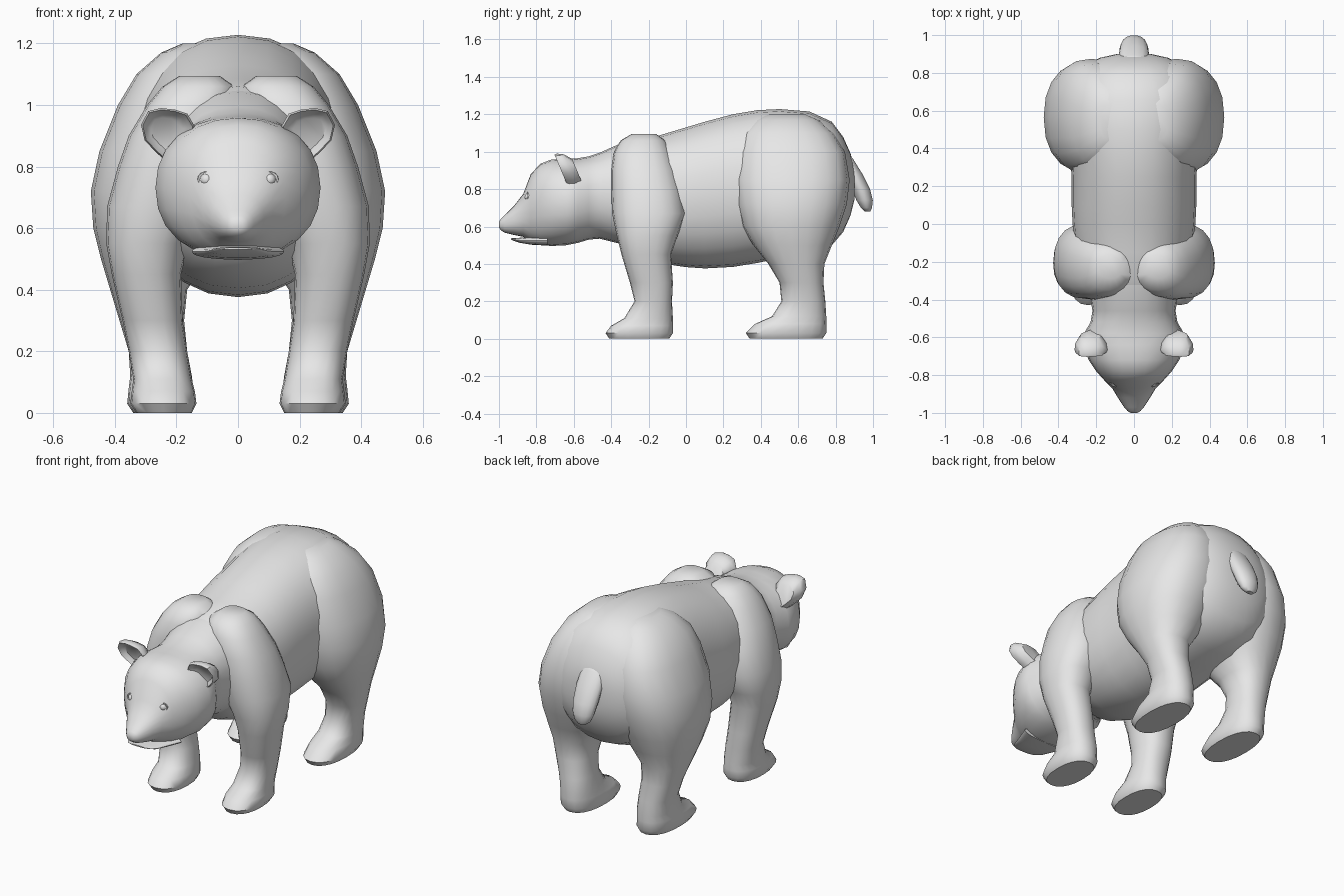
import bpy, bmesh, math
from mathutils import Vector

fur = bpy.data.materials.new("grey_fur")
fur.diffuse_color = (0.8, 0.8, 0.8, 1)


def finish(name, bm, mirror=False, angle=50):
    """Turn a bmesh into a smooth-shaded, optionally mirrored object."""
    bmesh.ops.recalc_face_normals(bm, faces=bm.faces)
    me = bpy.data.meshes.new(name)
    bm.to_mesh(me)
    bm.free()
    me.materials.append(fur)
    ob = bpy.data.objects.new(name, me)
    bpy.context.collection.objects.link(ob)
    bpy.ops.object.select_all(action='DESELECT')
    ob.select_set(True)
    bpy.context.view_layer.objects.active = ob
    bpy.ops.object.shade_smooth_by_angle(angle=math.radians(angle))
    if mirror:
        ob.modifiers.new("Mirror", 'MIRROR').use_mirror_merge = False
    return ob


def skin(bm, rings):
    """Bridge rings of points and cap both ends."""
    loops = [[bm.verts.new(p) for p in r] for r in rings]
    n = len(loops[0])
    for a, b in zip(loops, loops[1:]):
        for i in range(n):
            j = (i + 1) % n
            bm.faces.new((a[i], a[j], b[j], b[i]))
    bm.faces.new(loops[0][::-1])
    bm.faces.new(loops[-1])


def oval(a0, a1, b0, b1, n, power):
    """Rounded outline filling the box a0..a1 by b0..b1."""
    pts = []
    for i in range(n):
        t = 2 * math.pi * i / n
        c, s = math.cos(t), math.sin(t)
        u = math.copysign(abs(c) ** (2 / power), c)
        v = math.copysign(abs(s) ** (2 / power), s)
        pts.append(((a0 + a1) / 2 + u * (a1 - a0) / 2,
                    (b0 + b1) / 2 + v * (b1 - b0) / 2))
    return pts


def loft_y(name, stations, n=24, power=2.2):
    """Stations: y, bottom z, top z, half width."""
    bm = bmesh.new()
    skin(bm, [[(x, y, z) for x, z in oval(-w, w, zb, zt, n, power)]
              for y, zb, zt, w in stations])
    return finish(name, bm)


def loft_z(name, stations, n=20, power=2.3, mirror=True):
    """Stations: z, inner x, outer x, front y, back y."""
    bm = bmesh.new()
    skin(bm, [[(x, y, z) for x, y in oval(xi, xo, yf, yb, n, power)]
              for z, xi, xo, yf, yb in stations])
    return finish(name, bm, mirror)


# Torso from chest to rump
loft_y("torso", [
    (-.40, .56, 1.00, .19), (-.30, .46, 1.06, .27), (-.15, .405, 1.085, .31),
    (0, .383, 1.13, .325), (.10, .376, 1.16, .33), (.25, .384, 1.20, .33),
    (.38, .405, 1.222, .34), (.50, .43, 1.228, .355), (.66, .45, 1.215, .36),
    (.78, .50, 1.16, .32), (.84, .57, 1.08, .26), (.88, .66, .99, .18),
    (.90, .74, .91, .09)])

# Neck, skull and upper muzzle
loft_y("head", [
    (-.25, .48, 1.06, .25), (-.36, .51, 1.04, .235), (-.46, .535, .995, .22),
    (-.52, .53, .975, .23), (-.58, .512, .965, .265), (-.64, .50, .962, .268),
    (-.72, .496, .958, .24), (-.78, .502, .935, .20), (-.83, .52, .88, .155),
    (-.87, .545, .775, .115), (-.92, .555, .71, .085), (-.97, .567, .66, .052),
    (-.99, .58, .64, .035), (-1.0, .595, .625, .018)])

# Lower jaw, leaving a narrow mouth gap
loft_y("lower_jaw", [
    (-.74, .498, .55, .15), (-.83, .503, .545, .115),
    (-.89, .513, .54, .095), (-.92, .523, .539, .075), (-.935, .53, .537, .05)])

# Shoulders running down into the front legs and paws
loft_z("front_leg", [
    (0, .15, .33, -.41, -.09), (.03, .135, .35, -.43, -.07),
    (.07, .14, .345, -.40, -.07), (.11, .15, .34, -.33, -.07),
    (.20, .165, .355, -.275, -.075), (.30, .18, .375, -.30, -.07),
    (.45, .185, .41, -.345, -.08), (.55, .16, .428, -.37, -.045),
    (.67, .10, .425, -.395, 0), (.80, .05, .39, -.40, -.02),
    (.90, .03, .355, -.40, -.045), (1.0, .01, .295, -.385, -.08),
    (1.06, .01, .245, -.35, -.11), (1.095, .06, .19, -.29, -.16)])

# Haunches running down into the hind legs and paws
loft_z("hind_leg", [
    (0, .15, .34, .34, .73), (.03, .135, .36, .32, .75),
    (.08, .145, .355, .37, .75), (.12, .15, .35, .46, .75),
    (.20, .165, .355, .51, .745), (.30, .175, .385, .50, .735),
    (.40, .165, .415, .44, .74), (.50, .10, .445, .36, .78),
    (.60, .05, .47, .30, .82), (.72, 0, .478, .27, .86),
    (.85, 0, .45, .255, .875), (1.0, 0, .39, .27, .85),
    (1.10, 0, .33, .30, .79), (1.17, .01, .25, .37, .71),
    (1.20, .05, .18, .44, .64)])

# Short tail
loft_z("tail", [
    (.68, -.025, .025, .955, .985), (.70, -.05, .05, .935, .995),
    (.74, -.065, .065, .91, 1.0), (.80, -.075, .075, .885, .985),
    (.88, -.08, .08, .85, .945), (.96, -.07, .07, .83, .895),
    (.99, -.04, .04, .83, .87)], n=14, power=2, mirror=False)

# Cupped ears leaning forward
outline = [(.14, .93), (.165, .972), (.205, .985), (.25, .99), (.292, .98),
           (.315, .935), (.303, .885), (.265, .845), (.22, .805), (.17, .85)]
centre = Vector((.235, .91))


def ear_ring(scale, push):
    ring = []
    for p in outline:
        q = centre + (Vector(p) - centre) * scale
        ring.append((q.x, -.63 - (q.y - .81) * .42 + push, q.y))
    return ring


bm = bmesh.new()
skin(bm, [ear_ring(.6, .03), ear_ring(.78, .018), ear_ring(.93, 0),
          ear_ring(1, .015), ear_ring(.95, .05), ear_ring(.65, .085)])
finish("ear", bm, True, 40)

# Eyes: round balls in raised lids
bm = bmesh.new()
bmesh.ops.create_uvsphere(bm, u_segments=14, v_segments=8, radius=.021)
bmesh.ops.translate(bm, verts=bm.verts, vec=(.102, -.842, .757))
finish("eye", bm, True)

bm = bmesh.new()
rings = []
for i in range(14):
    a = 2 * math.pi * i / 14
    rings.append([bm.verts.new((.102 + r * math.cos(a) * 1.15, y + .12 * r * math.cos(a),
                                .759 + r * math.sin(a)))
                  for r, y in ((.028, -.828), (.025, -.85), (.019, -.848))])
for i in range(14):
    a, b = rings[i], rings[(i + 1) % 14]
    for k in range(2):
        bm.faces.new((a[k], a[k + 1], b[k + 1], b[k]))
finish("eyelid", bm, True)
